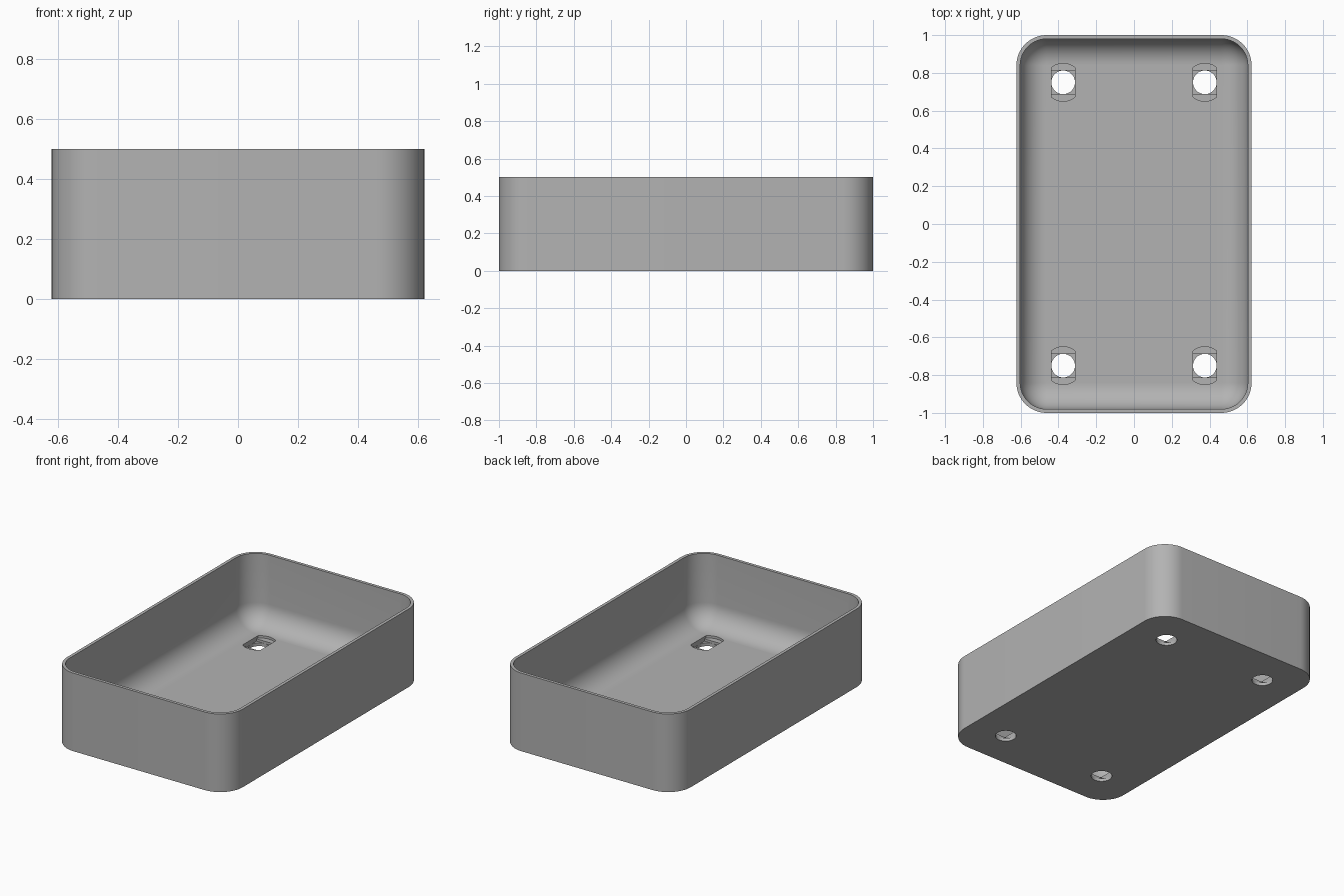
import bpy, bmesh
from math import sin, cos, pi, sqrt, radians

WIDTH, LENGTH, HEIGHT = 1.245, 2.0, 0.5
CORNER, WALL, FILLET, FLOOR = 0.16, 0.02, 0.135, 0.05
HOLE_R, SLOT_R = 0.0625, 0.1
HOLES = [(x, y) for x in (-0.375, 0.375) for y in (-0.75, 0.75)]

cube = bpy.data.objects.get("Cube")
if cube:
    bpy.data.objects.remove(cube, do_unlink=True)

grey = bpy.data.materials.new("plain_grey")
grey.use_nodes = True
colour = (0.45, 0.45, 0.45, 1)
grey.diffuse_color = colour
grey.node_tree.nodes["Principled BSDF"].inputs["Base Color"].default_value = colour


def make_object(name, bm):
    bmesh.ops.recalc_face_normals(bm, faces=bm.faces)
    mesh = bpy.data.meshes.new(name)
    bm.to_mesh(mesh)
    bm.free()
    mesh.materials.append(grey)
    obj = bpy.data.objects.new(name, mesh)
    bpy.context.collection.objects.link(obj)
    return obj


def rounded_loop(bm, inset, z, steps=16):
    """Rounded rectangle, shrunk by inset, at height z."""
    r = CORNER - inset
    cx, cy = WIDTH / 2 - CORNER, LENGTH / 2 - CORNER
    verts = []
    for i, (sx, sy) in enumerate(((1, 1), (-1, 1), (-1, -1), (1, -1))):
        for k in range(steps + 1):
            a = (i + k / steps) * pi / 2
            verts.append(bm.verts.new((sx * cx + r * cos(a), sy * cy + r * sin(a), z)))
    return verts


def prism(bm, outline, z0, z1):
    """Closed vertical prism over a plan outline."""
    low = [bm.verts.new((x, y, z0)) for x, y in outline]
    high = [bm.verts.new((x, y, z1)) for x, y in outline]
    bm.faces.new(low)
    bm.faces.new(high)
    for i in range(len(low)):
        j = (i + 1) % len(low)
        bm.faces.new((low[i], low[j], high[j], high[i]))


# Tray: outer wall, rim, inner wall and floor fillet as one lofted section
bm = bmesh.new()
section = [(0, 0), (0, HEIGHT), (WALL, HEIGHT)]
for k in range(13):
    a = k / 12 * pi / 2
    section.append((WALL + FILLET * (1 - cos(a)), FLOOR + FILLET * (1 - sin(a))))
loops = [rounded_loop(bm, inset, z) for inset, z in section]
for lower, upper in zip(loops, loops[1:]):
    for i in range(len(lower)):
        j = (i + 1) % len(lower)
        bm.faces.new((lower[i], lower[j], upper[j], upper[i]))
bm.faces.new(loops[0])
bm.faces.new(loops[-1])
tray = make_object("tray", bm)

# Screw holes: round at the bottom, then square, then a slot with arched ends
circle = [(HOLE_R * cos(k * pi / 24), HOLE_R * sin(k * pi / 24)) for k in range(48)]
h = HOLE_R
square = [(h, h), (-h, h), (-h, -h), (h, -h)]
arch = [(h * (1 - k / 6), sqrt(SLOT_R ** 2 - (h * (1 - k / 6)) ** 2)) for k in range(13)]
slot = arch + [(-x, -y) for x, y in arch]
stages = [("round_hole", circle, -0.05, 0.1),
          ("square_step", square, 0.02, 0.1),
          ("arched_slot", slot, 0.035, 0.1)]
cutters = []
for name, outline, z0, z1 in stages:
    bm = bmesh.new()
    for hx, hy in HOLES:
        prism(bm, [(hx + x, hy + y) for x, y in outline], z0, z1)
    cutter = make_object(name + "_cutter", bm)
    cutter.hide_render = True
    cutters.append(cutter)
    cut = tray.modifiers.new(name, 'BOOLEAN')
    cut.operation = 'DIFFERENCE'
    cut.solver = 'EXACT'
    cut.object = cutter

# Bake the cuts and shade the curves smooth
bpy.ops.object.select_all(action='DESELECT')
tray.select_set(True)
bpy.context.view_layer.objects.active = tray
for cut in list(tray.modifiers):
    bpy.ops.object.modifier_apply(modifier=cut.name)
for cutter in cutters:
    bpy.data.objects.remove(cutter, do_unlink=True)
bpy.ops.object.shade_smooth_by_angle(angle=radians(30))
